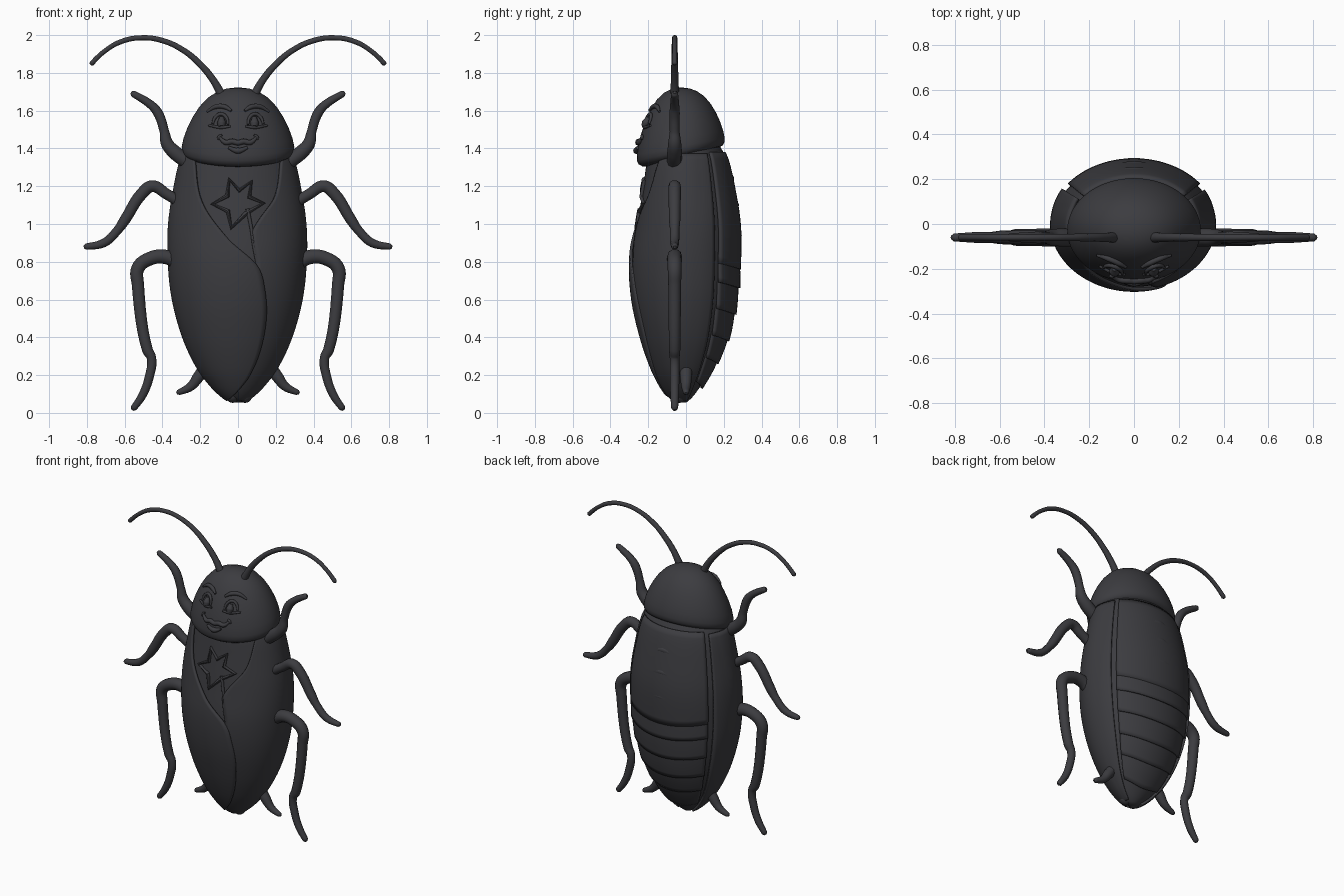
import bpy, bmesh, math
from mathutils import Vector
from mathutils.bvhtree import BVHTree

if "Cube" in bpy.data.objects:
    bpy.data.objects.remove(bpy.data.objects["Cube"])

mat = bpy.data.materials.new("charcoal")
mat.diffuse_color = (0.045, 0.045, 0.051, 1)
mat.use_nodes = True
mat.node_tree.nodes["Principled BSDF"].inputs["Base Color"].default_value = mat.diffuse_color


def interp(table, z):
    """Catmull-Rom lookup; rows are (z, a, b, ...)."""
    n = len(table)
    z = min(max(z, table[0][0]), table[-1][0])
    i = next(k for k in range(n - 1) if z <= table[k + 1][0])
    p = [table[min(max(i + k, 0), n - 1)] for k in (-1, 0, 1, 2)]
    h = p[2][0] - p[1][0]
    t = (z - p[1][0]) / h
    out = []
    for c in range(1, len(table[0])):
        m1 = (p[2][c] - p[0][c]) / (p[2][0] - p[0][0]) * h
        m2 = (p[3][c] - p[1][c]) / (p[3][0] - p[1][0]) * h
        out.append((2*t**3 - 3*t*t + 1) * p[1][c] + (t**3 - 2*t*t + t) * m1
                   + (3*t*t - 2*t**3) * p[2][c] + (t**3 - t*t) * m2)
    return out


def finish(ob):
    ob.data.materials.clear()
    ob.data.materials.append(mat)
    bpy.ops.object.select_all(action='DESELECT')
    ob.select_set(True)
    bpy.context.view_layer.objects.active = ob
    bpy.ops.object.shade_smooth_by_angle(angle=math.radians(40))
    return ob


def grid(name, rows, wrap=False, thick=0):
    """Skin rows of points; wrapped rows are capped, open ones thickened."""
    bm = bmesh.new()
    vs = [[bm.verts.new(p) for p in r] for r in rows]
    n = len(rows[0])
    for a, b in zip(vs, vs[1:]):
        for j in range(n if wrap else n - 1):
            k = (j + 1) % n
            bm.faces.new((a[j], a[k], b[k], b[j]))
    if wrap:
        bm.faces.new(vs[0])
        bm.faces.new(vs[-1])
    bmesh.ops.recalc_face_normals(bm, faces=bm.faces)
    tree = BVHTree.FromBMesh(bm)
    me = bpy.data.meshes.new(name)
    bm.to_mesh(me)
    bm.free()
    ob = bpy.data.objects.new(name, me)
    bpy.context.collection.objects.link(ob)
    if thick:
        m = ob.modifiers.new("thickness", 'SOLIDIFY')
        m.thickness, m.offset = thick, 0
    finish(ob)
    return tree


def tube(name, pts, radii, cyclic=False, smooth=True):
    """Tapered round tube through points."""
    cu = bpy.data.curves.new(name, 'CURVE')
    cu.dimensions, cu.bevel_depth, cu.bevel_resolution = '3D', 1, 3
    cu.use_fill_caps, cu.resolution_u = True, 6
    sp = cu.splines.new('BEZIER')
    sp.bezier_points.add(len(pts) - 1)
    sp.use_cyclic_u = cyclic
    for b, p, r in zip(sp.bezier_points, pts, radii):
        b.co, b.radius = p, r
        b.handle_left_type = b.handle_right_type = 'AUTO' if smooth else 'VECTOR'
    ob = bpy.data.objects.new(name, cu)
    bpy.context.collection.objects.link(ob)
    bpy.ops.object.select_all(action='DESELECT')
    ob.select_set(True)
    bpy.context.view_layer.objects.active = ob
    bpy.ops.object.convert(target='MESH')
    finish(bpy.context.object)


def limb(name, pts, radii, y=-0.06):
    """Mirrored pair of limbs with rounded tips, drawn in the front plane."""
    a, b = Vector(pts[-2]), Vector(pts[-1])
    tip = b + (b - a).normalized() * radii[-1] * 0.7
    for s, side in ((-1, "left"), (1, "right")):
        tube(f"{name}_{side}", [(s*x, y, z) for x, z in pts + [tuple(tip)]],
             radii + [radii[-1] * 0.45])


def on(tree, x, z, side=-1, lift=0):
    """Point on a surface seen from the front (-1) or back (1)."""
    hit = tree.ray_cast(Vector((x, 2*side, z)), Vector((0, -side, 0)))[0]
    return (x, hit.y + side*lift, z)


# body outline: z, half width, front y, back y
BODY = [(.05, .02, -.04, .0), (.08, .07, -.085, .035), (.14, .135, -.13, .08),
        (.24, .21, -.18, .145), (.4, .285, -.235, .22), (.6, .34, -.28, .265),
        (.8, .362, -.292, .28), (1.0, .36, -.268, .28), (1.2, .33, -.238, .25),
        (1.35, .295, -.215, .215), (1.42, .26, -.19, .18)]


def skin(th, z, off=0):
    w, f, b = interp(BODY, z)
    c = -0.02 + 0.03 * min(z, 0.6)
    d = (b - c if math.sin(th) > 0 else c - f) + off
    return ((w + off) * math.cos(th), c + d * math.sin(th), z)


# body core
core = grid("body", [[skin(math.tau*j/64, .055 + 1.365*(i/50)**1.3, -.012 if j > 32 else -.004)
                      for j in range(64)] for i in range(51)], wrap=True)

# overlapping front wings: z, inner edge x
EDGE_L = [(.07, -.05), (.12, 0), (.2, .06), (.33, .115), (.5, .147), (.65, .14),
          (.78, .1), (.92, -.05), (1.12, -.19), (1.37, -.23)]
EDGE_R = [(.07, .0), (.2, .0), (.5, .06), (.78, .1), (.95, .075), (1.02, .11),
          (1.15, .2), (1.37, .235)]


def wing(name, edge, start, off):
    rows = []
    for i in range(61):
        z = .07 + 1.3 * (i/60)**1.3
        w = interp(BODY, z)[0]
        x = interp(edge, z)[0]
        end = -math.acos(min(max(x / w, -.92), .92))
        rows.append([skin(start + (end - start)*j/28, z, off + .006*max(0, 1 - j/5))
                     for j in range(29)])
    grid(name, rows, thick=0.015)


wing("wing_left", EDGE_L, math.radians(-212), .003)
wing("wing_right", EDGE_R, math.radians(32), -.005)

# rounded wing tips
for n, x in (("left", -.028), ("right", .038)):
    grid("wing_tip_" + n, [[(x + .04*math.sin(a)*math.cos(t), -.035 + .045*math.sin(a)*math.sin(t),
                             .1 - .047*math.cos(a)) for t in (math.tau*j/20 for j in range(20))]
                           for a in (math.pi*(i + .2)/12.4 for i in range(13))], wrap=True)

# overlapping abdomen plates on the back
STEPS = [.80, .66, .52, .38, .26, .13]
for k in range(5):
    hi, lo = STEPS[k] + .02, STEPS[k + 1]
    rows = []
    for i in range(7):
        v = i / 6
        rows.append([skin(t, hi + (lo - hi)*v + .05*math.cos(t)**2, -.002 + .012*v)
                     for t in (math.radians(38 + 104*j/24) for j in range(25))])
    grid(f"abdomen_plate_{k + 1}", rows, thick=0.012)

# upper back plate with arched ridges
grid("upper_back_plate", [[skin(t, 1.38 + (.76 - 1.38)*i/16 + .05*math.cos(t)**2*i/16, .002 + .004*i/16)
                           for t in (math.radians(38 + 104*j/24) for j in range(25))]
                          for i in range(17)], thick=0.012)
for k, (z, hw) in enumerate(((1.24, .10), (1.1, .13), (.94, .15))):
    pts = [on(core, hw*u, z - .05*u*u, 1, -.008) for u in (-1, -.6, 0, .6, 1)]
    tube(f"back_ridge_{k + 1}", pts, [.006, .02, .025, .02, .006])

# head dome: radius, z; the front rim hangs lower than the back
HEAD = [(.015, 1.722), (.06, 1.717), (.11, 1.70), (.16, 1.668), (.205, 1.62), (.24, 1.566),
        (.268, 1.51), (.288, 1.455), (.298, 1.41), (.297, 1.385), (.285, 1.366), (.26, 1.355), (.2, 1.35)]
rows = []
for r, z in HEAD:
    drop = .05 * min(1, (1.722 - z) / .34)
    rows.append([(r*math.cos(t), -.028 + .78*r*math.sin(t), z + drop*math.sin(t))
                 for t in (math.tau*j/64 for j in range(64))])
head = grid("head", rows, wrap=True)


# face relief
def face(name, pts, radii, mirror=True):
    for s in ((-1, 1) if mirror else (1,)):
        tube(name + ("" if not mirror else "_left" if s < 0 else "_right"),
             [on(head, s*x, z, -1, .006) for x, z in pts], radii)


face("brow", [(.035, 1.60), (.07, 1.62), (.115, 1.622), (.165, 1.595)], [.007, .013, .013, .006])
face("upper_eyelid", [(.052, 1.525), (.062, 1.565), (.092, 1.582), (.12, 1.565), (.135, 1.53)],
     [.006, .009, .01, .009, .006])
face("lower_eyelid", [(.04, 1.517), (.09, 1.512), (.155, 1.522)], [.006, .009, .006])
face("eye", [(.087, 1.515), (.087, 1.535), (.087, 1.565)], [.018, .024, .012])
face("mouth_corner", [(.085, 1.472), (.1, 1.462), (.108, 1.447)], [.005, .009, .005])
face("upper_lip", [(-.1, 1.46), (-.065, 1.432), (-.03, 1.437), (0, 1.43), (.03, 1.437),
                   (.065, 1.432), (.1, 1.46)], [.007, .014, .015, .014, .015, .014, .007], False)
face("lower_lip", [(-.05, 1.405), (0, 1.388), (.05, 1.405)], [.008, .017, .008], False)

# star outline on the chest and the seam running down from it
tips = [182, 110, 58, 0, -105]
star = []
for a, b in zip(tips, tips[1:] + [182 - 360]):
    for ang, r in ((a, .135), ((a + b) / 2, .068)):
        q = math.radians(ang)
        star.append(on(core, r*math.cos(q), 1.11 + r*math.sin(q), -1, .004))
tube("star_outline", star, [.012] * 10, cyclic=True, smooth=False)
tube("chest_seam", [on(core, x, z, -1, .006) for x, z in ((.05, 1.08), (.07, .98), (.085, .88), (.105, .78))],
     [.01, .009, .009, .009])

# antennae, legs and tail feelers
limb("antenna", [(.085, 1.68), (.13, 1.76), (.2, 1.845), (.29, 1.92), (.4, 1.971), (.51, 1.986),
                 (.62, 1.965), (.71, 1.912), (.775, 1.85)],
     [.024, .02, .018, .016, .015, .014, .014, .013, .014])
limb("front_leg", [(.27, 1.33), (.33, 1.375), (.375, 1.425), (.39, 1.49), (.425, 1.59), (.46, 1.63), (.555, 1.69)],
     [.04, .04, .035, .026, .027, .024, .018])
limb("middle_leg", [(.3, 1.11), (.38, 1.16), (.455, 1.2), (.505, 1.165), (.6, 1.02), (.635, .97), (.71, .9), (.805, .88)],
     [.03, .03, .033, .033, .03, .025, .024, .017])
limb("back_leg", [(.3, .78), (.38, .825), (.47, .815), (.53, .765), (.53, .68), (.48, .335),
                  (.458, .29), (.47, .19), (.505, .095), (.552, .025)],
     [.04, .04, .038, .037, .034, .03, .026, .025, .023, .018])
limb("tail_feeler", [(.16, .26), (.21, .19), (.25, .14), (.315, .108)], [.035, .032, .025, .015], y=0.0)
